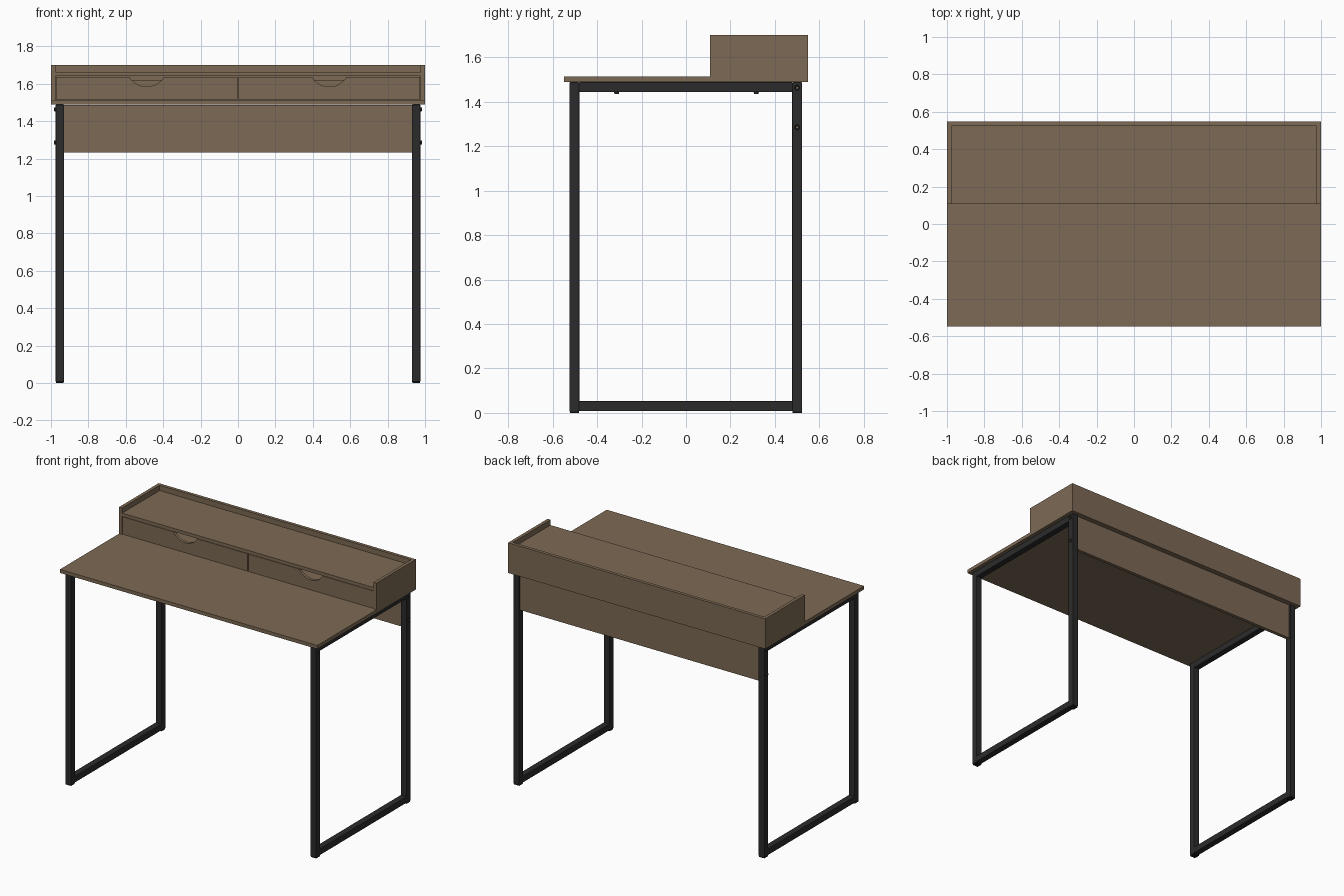
import bpy, bmesh, math
from mathutils import Matrix

if "Cube" in bpy.data.objects:
    bpy.data.objects.remove(bpy.data.objects["Cube"])


def material(name, rgb):
    m = bpy.data.materials.new(name)
    m.diffuse_color = (*rgb, 1)
    m.use_nodes = True
    m.node_tree.nodes["Principled BSDF"].inputs["Base Color"].default_value = m.diffuse_color
    return m


WOOD = material("brown wood", (0.205, 0.144, 0.090))
METAL = material("black metal", (0.024, 0.024, 0.025))
RUBBER = material("dark rubber", (0.010, 0.010, 0.010))


def finish(bm, name, mat):
    bmesh.ops.recalc_face_normals(bm, faces=bm.faces[:])
    me = bpy.data.meshes.new(name)
    bm.to_mesh(me)
    bm.free()
    me.materials.append(mat)
    ob = bpy.data.objects.new(name, me)
    bpy.context.collection.objects.link(ob)
    return ob


def box(name, x, y, z, mat, bevel=0.0):
    bm = bmesh.new()
    bmesh.ops.create_cube(bm, size=1)
    for v in bm.verts:
        for i, (a, b) in enumerate((x, y, z)):
            v.co[i] = a if v.co[i] < 0 else b
    if bevel:
        bmesh.ops.bevel(bm, geom=bm.edges[:], offset=bevel, segments=2,
                        affect='EDGES', profile=0.5)
    return finish(bm, name, mat)


def span(s, a, b):
    return tuple(sorted((s * a, s * b)))


def bolt(name, loc, rot):
    # domed head with a brown recessed centre
    bm = bmesh.new()
    bmesh.ops.create_cone(bm, cap_ends=True, segments=16, radius1=0.012,
                          radius2=0.010, depth=0.010)
    top = max(bm.faces, key=lambda f: f.calc_center_median().z)
    bmesh.ops.inset_region(bm, faces=[top], thickness=0.004)
    bmesh.ops.translate(bm, verts=top.verts[:], vec=(0, 0, -0.004))
    top.material_index = 1
    bmesh.ops.transform(bm, matrix=Matrix.Translation(loc) @ rot, verts=bm.verts[:])
    ob = finish(bm, name, METAL)
    ob.data.materials.append(WOOD)


# desk top and modesty panel
Y0, Y1, TOP = -0.548, 0.548, 1.513
box("desk_top", (-1, 1), (Y0, Y1), (1.488, TOP), WOOD)
box("modesty_panel", (-0.93, 0.93), (0.488, 0.512), (1.232, 1.487), WOOD)

# raised shelf with side and back rails
box("riser_back", (-0.977, 0.977), (0.525, Y1), (TOP, 1.70), WOOD)
box("riser_shelf", (-0.977, 0.977), (0.11, 0.525), (1.64, 1.663), WOOD)

# front outline of a drawer with a scooped finger grip
def drawer_front(name, x0, x1, z0, z1, y0, y1):
    cx, half, deep = (x0 + x1) / 2, 0.092, 0.053
    r = (half * half + deep * deep) / (2 * deep)
    a = math.asin(half / r)
    pts = [(x0, z1), (x0, z0), (x1, z0), (x1, z1)]
    for i in range(17):
        t = a - 2 * a * i / 16
        pts.append((cx + r * math.sin(t), z1 - deep + r - r * math.cos(t)))
    bm = bmesh.new()
    f = bm.faces.new([bm.verts.new((x, y0, z)) for x, z in pts])
    ext = bmesh.ops.extrude_face_region(bm, geom=[f])
    vs = [g for g in ext["geom"] if isinstance(g, bmesh.types.BMVert)]
    bmesh.ops.translate(bm, verts=vs, vec=(0, y1 - y0, 0))
    finish(bm, name, WOOD)


for s, side in ((-1, "left"), (1, "right")):
    box(f"{side}_riser_side", span(s, 0.977, 1), (0.108, Y1), (TOP, 1.70), WOOD)

    # drawer
    x0, x1 = span(s, 0.002, 0.974)
    drawer_front(f"{side}_drawer_front", x0, x1, 1.515, 1.637, 0.111, 0.133)
    box(f"{side}_drawer_bottom", (x0, x1), (0.133, 0.515), (1.515, 1.525), WOOD)
    box(f"{side}_drawer_back", (x0, x1), (0.503, 0.515), (1.525, 1.62), WOOD)
    for n, (a, b) in {"first": (x0, x0 + 0.015), "second": (x1 - 0.015, x1)}.items():
        box(f"{side}_drawer_{n}_wall", (a, b), (0.133, 0.503), (1.525, 1.62), WOOD)

    # rectangular leg frame
    tx = span(s, 0.93, 0.975)
    for n, (a, b) in {"front": (-0.525, -0.48), "back": (0.478, 0.523)}.items():
        box(f"{side}_{n}_leg", tx, (a, b), (0.006, 1.488), METAL, 0.003)
        box(f"{side}_{n}_foot", (tx[0] + 0.002, tx[1] - 0.002), (a + 0.002, b - 0.002),
            (0, 0.008), RUBBER)
    box(f"{side}_floor_bar", tx, (-0.482, 0.48), (0.008, 0.053), METAL, 0.003)
    box(f"{side}_top_bar", tx, (-0.482, 0.48), (1.443, 1.488), METAL, 0.003)

    # bolts through the back leg and under the top bar
    for i, z in enumerate((1.285, 1.463)):
        bolt(f"{side}_leg_bolt_{i}", (s * 0.978, 0.50, z),
             Matrix.Rotation(s * math.pi / 2, 4, 'Y'))
    for i, y in enumerate((-0.312, 0.316)):
        bolt(f"{side}_top_bolt_{i}", (s * 0.9525, y, 1.441),
             Matrix.Rotation(math.pi, 4, 'X'))
